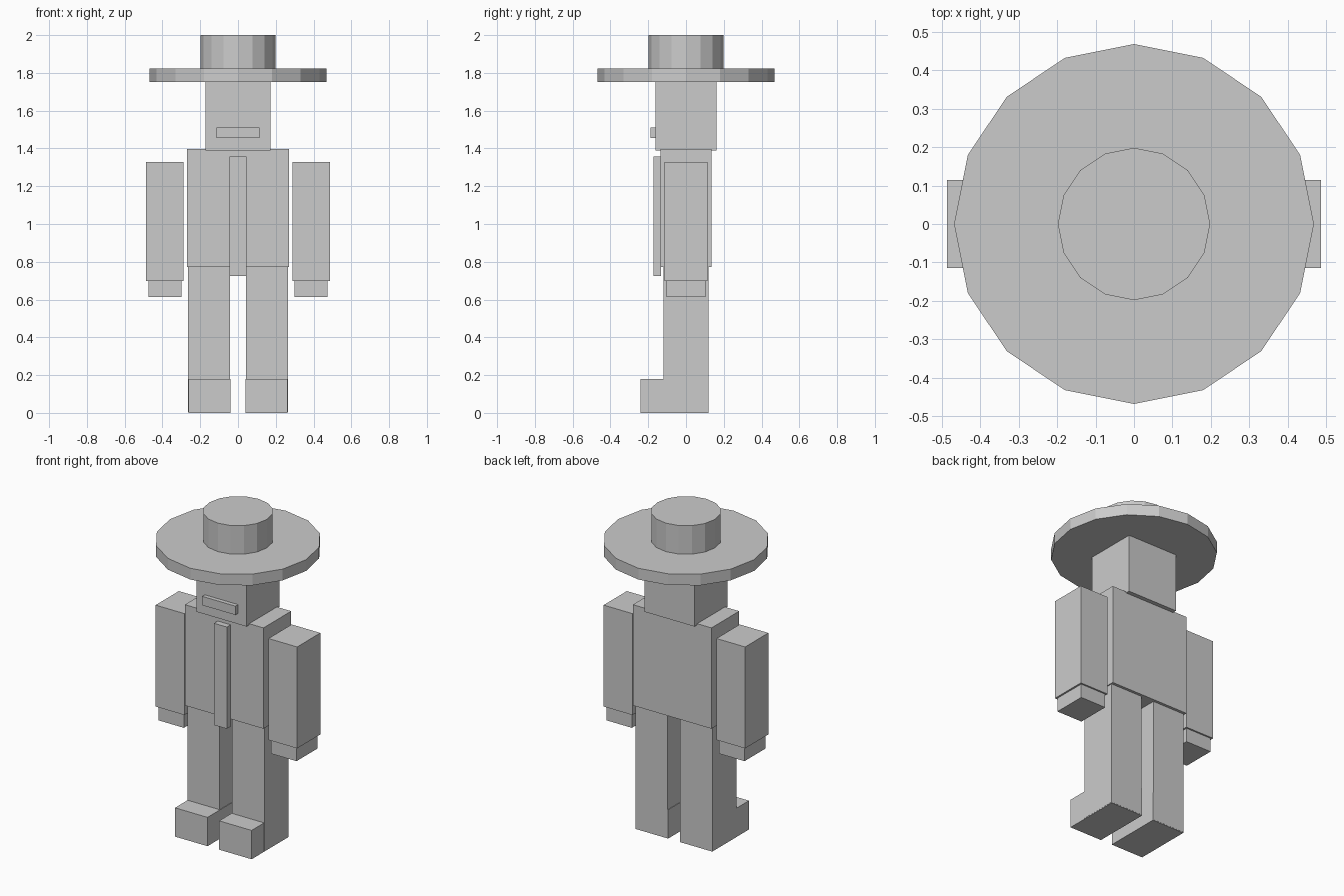
import bpy

if "Cube" in bpy.data.objects:
    bpy.data.objects.remove(bpy.data.objects["Cube"])

# One flat colour for the whole figure
grey = bpy.data.materials.new("light grey")
grey.diffuse_color = (0.6, 0.6, 0.6, 1.0)
grey.use_nodes = True
grey.node_tree.nodes["Principled BSDF"].inputs["Base Color"].default_value = grey.diffuse_color


def box(name, x, y, z):
    """Box from (min, max) pairs on each axis."""
    centre = [(a + b) / 2 for a, b in (x, y, z)]
    bpy.ops.mesh.primitive_cube_add(size=1, location=centre)
    ob = bpy.context.object
    ob.name = name
    ob.scale = [b - a for a, b in (x, y, z)]
    bpy.ops.object.transform_apply(location=False, rotation=False, scale=True)
    ob.data.materials.append(grey)
    return ob


def disc(name, radius, z0, z1):
    """Flat-sided 16-gon cylinder between two heights."""
    bpy.ops.mesh.primitive_cylinder_add(
        vertices=16, radius=radius, depth=z1 - z0, location=(0, 0, (z0 + z1) / 2))
    ob = bpy.context.object
    ob.name = name
    ob.data.materials.append(grey)
    return ob


# Body, head and front details
box("torso", (-0.27, 0.27), (-0.136, 0.136), (0.772, 1.398))
box("head", (-0.172, 0.172), (-0.162, 0.162), (1.39, 1.753))
box("moustache", (-0.114, 0.114), (-0.188, -0.16), (1.456, 1.511))
box("tie", (-0.044, 0.044), (-0.173, -0.132), (0.725, 1.357))

# Hat
disc("hat_brim", 0.468, 1.753, 1.823)
disc("hat_crown", 0.198, 1.823, 2.0)

# Limbs, mirrored left and right
for side, s in (("left", 1), ("right", -1)):
    def limb(name, x0, x1, y, z):
        box(f"{side}_{name}", tuple(sorted((s * x0, s * x1))), y, z)

    limb("arm", 0.289, 0.486, (-0.114, 0.114), (0.699, 1.329))
    limb("hand", 0.299, 0.475, (-0.104, 0.104), (0.613, 0.699))
    limb("leg", 0.043, 0.264, (-0.119, 0.119), (0.004, 0.772))
    limb("foot", 0.040, 0.263, (-0.242, 0.118), (0.0, 0.179))
